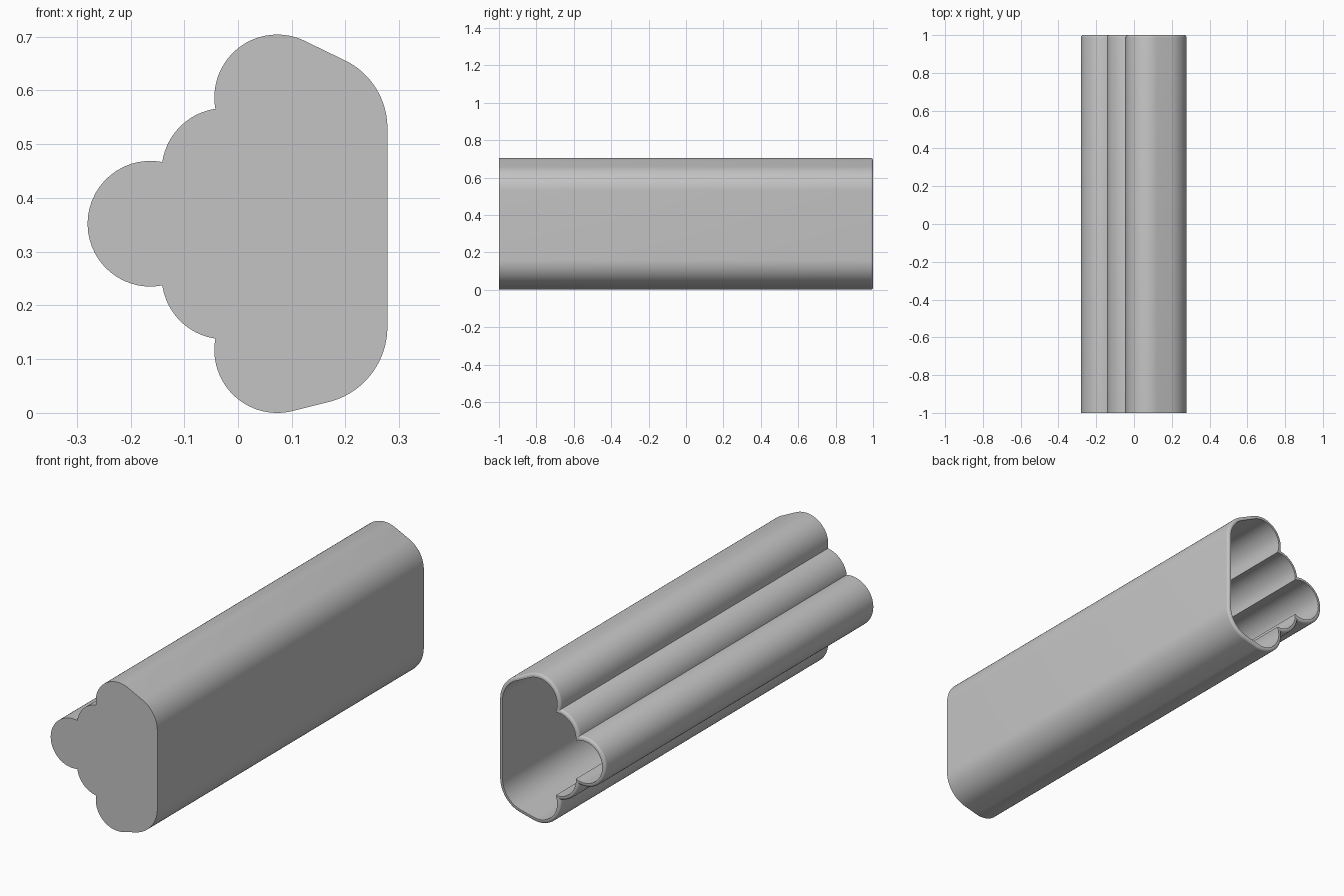
import bpy, bmesh, math
from mathutils import Vector

cube = bpy.data.objects.get("Cube")
if cube:
    bpy.data.objects.remove(cube, do_unlink=True)

WALL, FILLET, FLOOR = 0.018, 0.012, 0.02
R = 0.117                                   # radius of every lobe
LOW_TAN, HIGH_TAN = math.radians(-76), math.radians(65.8)

# Lobe centres in the x-z plane, from the top one round to the bottom one
lobes = [Vector(c) for c in ((0.073, 0.587), (-0.025, 0.45), (-0.163, 0.352),
                             (-0.025, 0.254), (0.073, 0.117))]
# Rounded corners beside the flat wall: centre, radius
low_corner = (Vector((0.134, 0.16)), 0.144)
high_corner = (Vector((0.138, 0.53)), 0.14)


def arc(centre, radius, start, end, steps=20):
    return [centre + radius * Vector((math.cos(a), math.sin(a)))
            for a in (start + (end - start) * i / steps for i in range(steps + 1))]


def notch(a, b, r):
    """Outer crossing point of two equal circles."""
    d = b - a
    out = Vector((d.y, -d.x)).normalized()
    return (a + b) / 2 + out * math.sqrt(r * r - d.length_squared / 4)


def profile(inset):
    """Cross-section outline, moved inward by the inset."""
    pts = arc(low_corner[0], low_corner[1] - inset, LOW_TAN, 0)
    pts += arc(high_corner[0], high_corner[1] - inset, 0, HIGH_TAN)
    r = R - inset
    for i, c in enumerate(lobes):
        start, end = HIGH_TAN, LOW_TAN
        if i > 0:
            v = notch(lobes[i - 1], c, r) - c
            start = math.atan2(v.y, v.x)
        if i < len(lobes) - 1:
            v = notch(c, lobes[i + 1], r) - c
            end = math.atan2(v.y, v.x)
        while end < start:
            end += math.tau
        # notch points are shared by neighbouring lobes
        pts += arc(c, r, start, end, 28)[1 if i else 0:]
    return pts


# Rings from the closed front, over the rounded rim, down to the inner floor
rings = [(0, -1)]
for k in range(5):
    a = math.pi / 2 * k / 4
    rings.append((FILLET * (1 - math.cos(a)), 1 - FILLET + FILLET * math.sin(a)))
rings += [(WALL, 1), (WALL, -1 + FLOOR)]

bm = bmesh.new()
loops = [[bm.verts.new((p.x, y, p.y)) for p in profile(inset)] for inset, y in rings]
for a, b in zip(loops, loops[1:]):
    n = len(a)
    for i in range(n):
        j = (i + 1) % n
        bm.faces.new((a[i], a[j], b[j], b[i]))
bm.faces.new(loops[0])
bm.faces.new(list(reversed(loops[-1])))
bmesh.ops.remove_doubles(bm, verts=bm.verts, dist=0.00001)
bmesh.ops.recalc_face_normals(bm, faces=bm.faces)

mesh = bpy.data.meshes.new("lobed_tube")
bm.to_mesh(mesh)
bm.free()
tube = bpy.data.objects.new("lobed_tube", mesh)
bpy.context.collection.objects.link(tube)

# Plain grey
grey = bpy.data.materials.new("grey")
grey.use_nodes = True
colour = (0.55, 0.55, 0.55, 1)
grey.diffuse_color = colour
grey.node_tree.nodes["Principled BSDF"].inputs["Base Color"].default_value = colour
mesh.materials.append(grey)

bpy.ops.object.select_all(action='DESELECT')
tube.select_set(True)
bpy.context.view_layer.objects.active = tube
bpy.ops.object.shade_smooth_by_angle(angle=math.radians(30))
